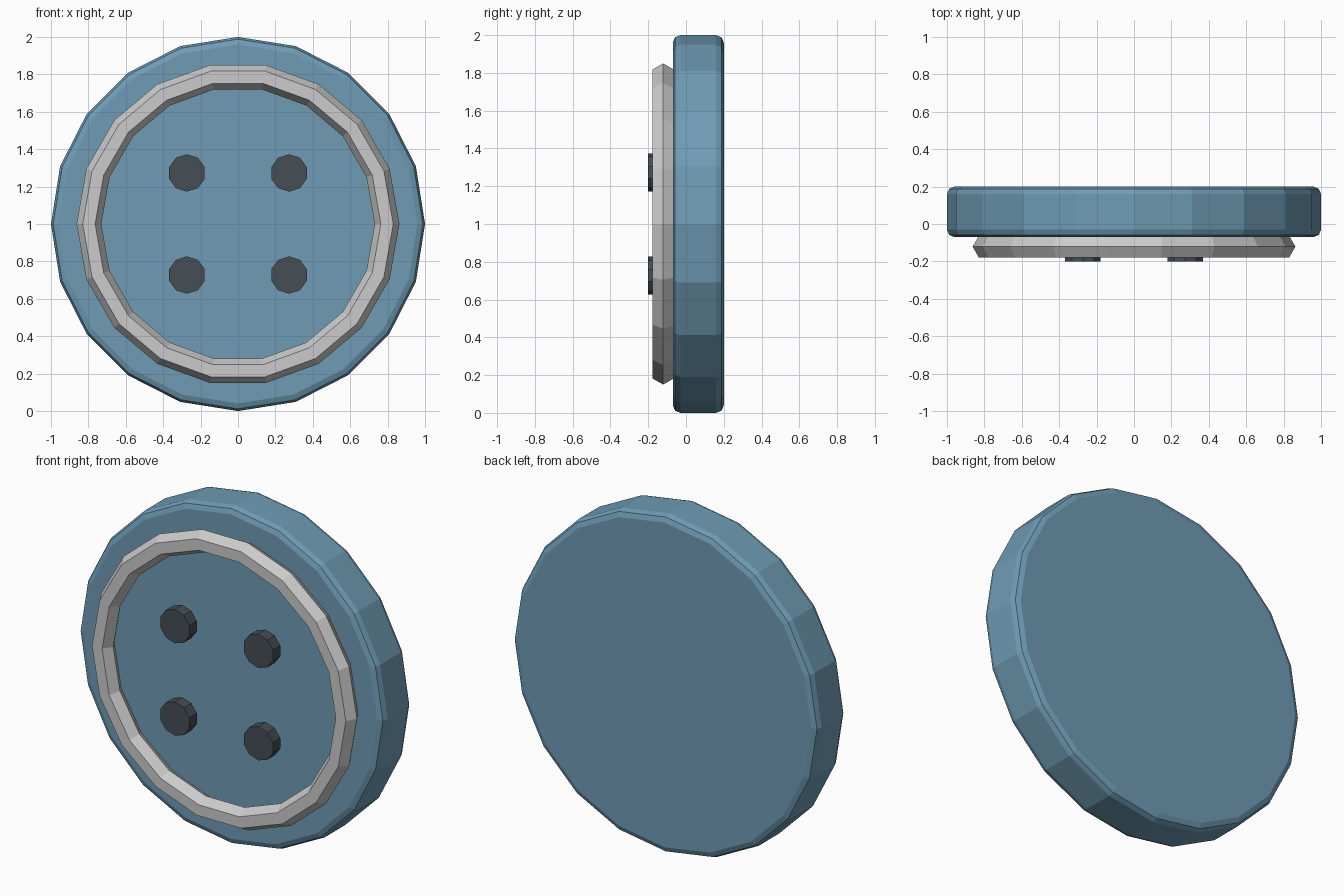
import bpy
from math import radians

if "Cube" in bpy.data.objects:
    bpy.data.objects.remove(bpy.data.objects["Cube"])

FACING = (radians(90), 0, 0)  # round parts turned to face -y


def material(name, rgb):
    mat = bpy.data.materials.new(name)
    mat.diffuse_color = (*rgb, 1)
    mat.use_nodes = True
    mat.node_tree.nodes["Principled BSDF"].inputs["Base Color"].default_value = mat.diffuse_color
    return mat


def disc(name, sides, radius, x, z, front, back, mat):
    bpy.ops.mesh.primitive_cylinder_add(
        vertices=sides, radius=radius, depth=back - front,
        location=(x, (front + back) / 2, z), rotation=FACING)
    ob = bpy.context.object
    ob.name = name
    ob.data.materials.append(mat)
    return ob


blue = material("blue", (0.16, 0.33, 0.46))
dark = material("dark", (0.06, 0.075, 0.09))

# Main body: 20-sided disc with softened rims
body = disc("button_body", 20, 1.0, 0, 1, -0.07, 0.20, blue)
bevel = body.modifiers.new("rim_bevel", 'BEVEL')
bevel.width = 0.04
bevel.segments = 2
bevel.limit_method = 'ANGLE'
bevel.angle_limit = radians(40)

# Raised front ring with a hexagonal section
bpy.ops.mesh.primitive_torus_add(
    major_segments=18, minor_segments=6, major_radius=0.797,
    minor_radius=0.066, location=(0, -0.121, 1), rotation=FACING)
bpy.context.object.name = "front_ring"

# Four dark dots in a square
for x, side in ((-0.273, "left"), (0.273, "right")):
    for z, level in ((-0.273, "lower"), (0.273, "upper")):
        disc(f"{level}_{side}_dot", 10, 0.10, x, 1 + z, -0.20, -0.13, dark)
